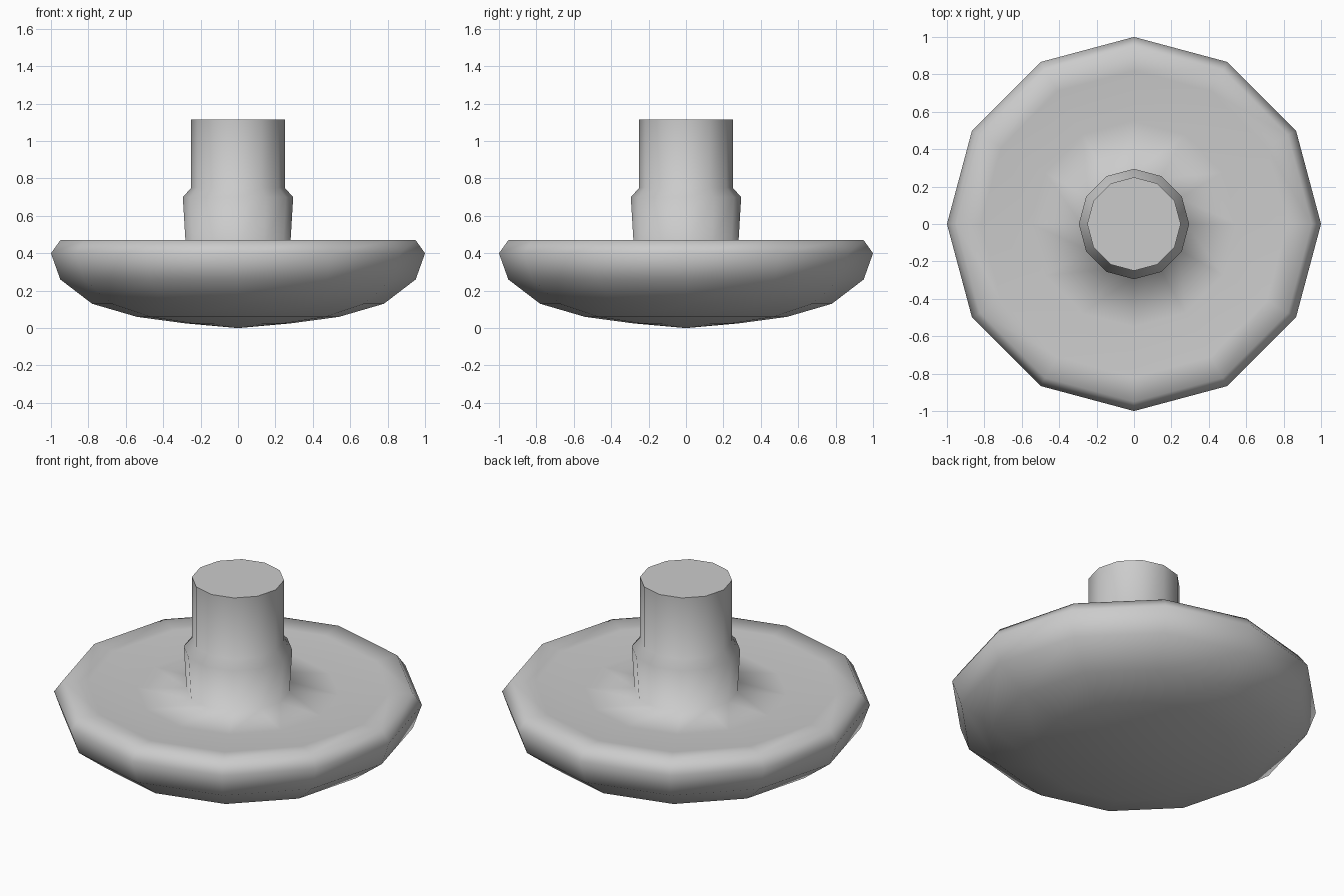
import bpy
import bmesh
from math import cos, sin, tau

SIDES = 12

cube = bpy.data.objects.get("Cube")
if cube:
    bpy.data.objects.remove(cube, do_unlink=True)

# Plain grey material
grey = bpy.data.materials.new("plain grey")
grey.use_nodes = True
colour = (0.6, 0.6, 0.6, 1.0)
grey.diffuse_color = colour
grey.node_tree.nodes["Principled BSDF"].inputs["Base Color"].default_value = colour

# Half profile (radius, height), from the rounded underside to the stem top
profile = [
    (0.28, 0.025), (0.54, 0.06), (0.78, 0.13), (0.95, 0.26),  # underside
    (1.0, 0.40), (0.95, 0.47),                                # rim
    (0.82, 0.46), (0.55, 0.44), (0.28, 0.45),                 # dished top
    (0.295, 0.70), (0.25, 0.75), (0.25, 1.115),               # stem and collar
]

bm = bmesh.new()
rings = [
    [bm.verts.new((r * cos(tau * i / SIDES), r * sin(tau * i / SIDES), z))
     for i in range(SIDES)]
    for r, z in profile
]

# Walls between neighbouring rings
for low, high in zip(rings, rings[1:]):
    for i in range(SIDES):
        j = (i + 1) % SIDES
        bm.faces.new((low[i], low[j], high[j], high[i]))

# Pointed underside centre
tip = bm.verts.new((0, 0, 0))
for i in range(SIDES):
    bm.faces.new((tip, rings[0][(i + 1) % SIDES], rings[0][i]))

for face in bm.faces:
    face.smooth = True

# Flat stem cap with a crisp edge
cap = bm.faces.new(rings[-1])
cap.smooth = False
for edge in cap.edges:
    edge.smooth = False

bmesh.ops.recalc_face_normals(bm, faces=bm.faces[:])
mesh = bpy.data.meshes.new("stemmed_disc")
bm.to_mesh(mesh)
bm.free()
mesh.materials.append(grey)
disc = bpy.data.objects.new("stemmed_disc", mesh)
bpy.context.collection.objects.link(disc)
